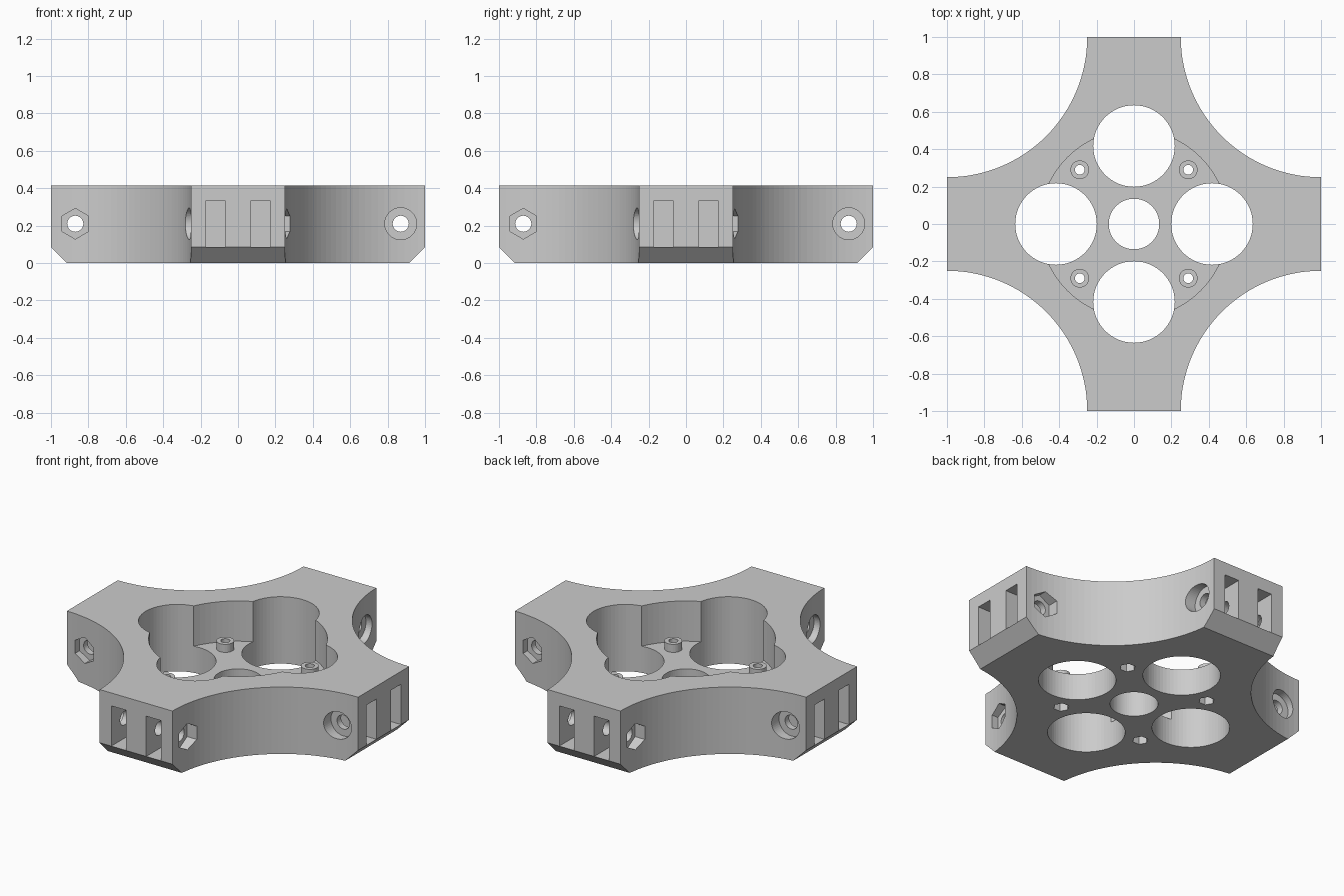
import bpy, bmesh, math
from mathutils import Matrix, Vector

cube = bpy.data.objects.get("Cube")
if cube:
    bpy.data.objects.remove(cube, do_unlink=True)

HEIGHT, CHAMFER = 0.415, 0.085
FLOOR, BOSS_TOP = 0.165, 0.215
BOLT_X, BOLT_Z = 0.87, 0.21

grey = bpy.data.materials.new("plain grey")
grey.use_nodes = True
grey.diffuse_color = (0.6, 0.6, 0.6, 1)
grey.node_tree.nodes["Principled BSDF"].inputs["Base Color"].default_value = (0.6, 0.6, 0.6, 1)


def ring(radius, sides, cx=0, cy=0, turn=0.0):
    """Points of a regular polygon."""
    return [(cx + radius * math.cos(turn + math.tau * i / sides),
             cy + radius * math.sin(turn + math.tau * i / sides)) for i in range(sides)]


def prism(name, outline, low, high, matrix=Matrix()):
    """Extrude a flat outline from low to high, then place it."""
    bm = bmesh.new()
    base = bm.faces.new([bm.verts.new((x, y, low)) for x, y in outline])
    top = bmesh.ops.extrude_face_region(bm, geom=[base])["geom"]
    verts = [v for v in top if isinstance(v, bmesh.types.BMVert)]
    bmesh.ops.translate(bm, verts=verts, vec=(0, 0, high - low))
    bmesh.ops.recalc_face_normals(bm, faces=bm.faces)
    bm.transform(matrix)
    mesh = bpy.data.meshes.new(name)
    bm.to_mesh(mesh)
    bm.free()
    mesh.materials.append(grey)
    obj = bpy.data.objects.new(name, mesh)
    bpy.context.collection.objects.link(obj)
    return obj


def combine(body, tool, operation="DIFFERENCE"):
    """Apply a boolean and discard the tool."""
    mod = body.modifiers.new("cut", "BOOLEAN")
    mod.object, mod.operation, mod.solver = tool, operation, "EXACT"
    bpy.context.view_layer.objects.active = body
    bpy.ops.object.modifier_apply(modifier=mod.name)
    bpy.data.objects.remove(tool, do_unlink=True)


# Four-armed block with concave quarter-circle sides
outline = []
for quarter in range(4):
    turn = Matrix.Rotation(quarter * math.pi / 2, 2)
    for i in range(33):
        a = -math.pi / 2 - math.pi / 2 * i / 32
        outline.append(tuple(turn @ Vector((1 + 0.75 * math.cos(a), 1 + 0.75 * math.sin(a)))))
body = prism("hub_block", outline, 0, HEIGHT)

# Round pocket with four raised screw bosses
combine(body, prism("pocket", ring(0.503, 96), FLOOR, 1))
spots = [(x, y) for x in (-0.29, 0.29) for y in (-0.29, 0.29)]
for x, y in spots:
    combine(body, prism("boss", ring(0.05, 32, x, y), FLOOR - 0.03, BOSS_TOP), "UNION")
for x, y in spots:
    combine(body, prism("screw_hole", ring(0.026, 24, x, y), -1, 1))
    combine(body, prism("nut_recess", ring(0.045, 6, x, y), -1, 0.08))

# Through holes
combine(body, prism("centre_hole", ring(0.135, 64), -1, 1))
for x, y in ((0.417, 0), (-0.417, 0), (0, 0.417), (0, -0.417)):
    combine(body, prism("large_hole", ring(0.218, 64, x, y), -1, 1))

# Chamfer, slots and cross bolt, repeated on each arm
sideways = Matrix.Rotation(math.pi / 2, 4, "X")
for quarter in range(4):
    spin = Matrix.Rotation(quarter * math.pi / 2, 4, "Z")
    wedge = [(1 - CHAMFER * 2, -CHAMFER), (1 + CHAMFER, -CHAMFER), (1 + CHAMFER, CHAMFER * 2)]
    combine(body, prism("chamfer", wedge, -0.5, 0.5, spin @ sideways))
    slot = [(0.74, CHAMFER), (1.1, CHAMFER), (1.1, 0.335), (0.74, 0.335)]
    for low in (-0.17, 0.07):
        combine(body, prism("slot", slot, low, low + 0.1, spin @ sideways))
    place = spin @ Matrix.Translation((BOLT_X, 0, BOLT_Z)) @ sideways
    combine(body, prism("bolt_hole", ring(0.043, 32), -0.4, 0.4, place))
    combine(body, prism("bolt_head_recess", ring(0.085, 48), 0.21, 0.4, place))
    combine(body, prism("bolt_nut_recess", ring(0.082, 6, turn=math.pi / 2), -0.4, -0.21, place))
